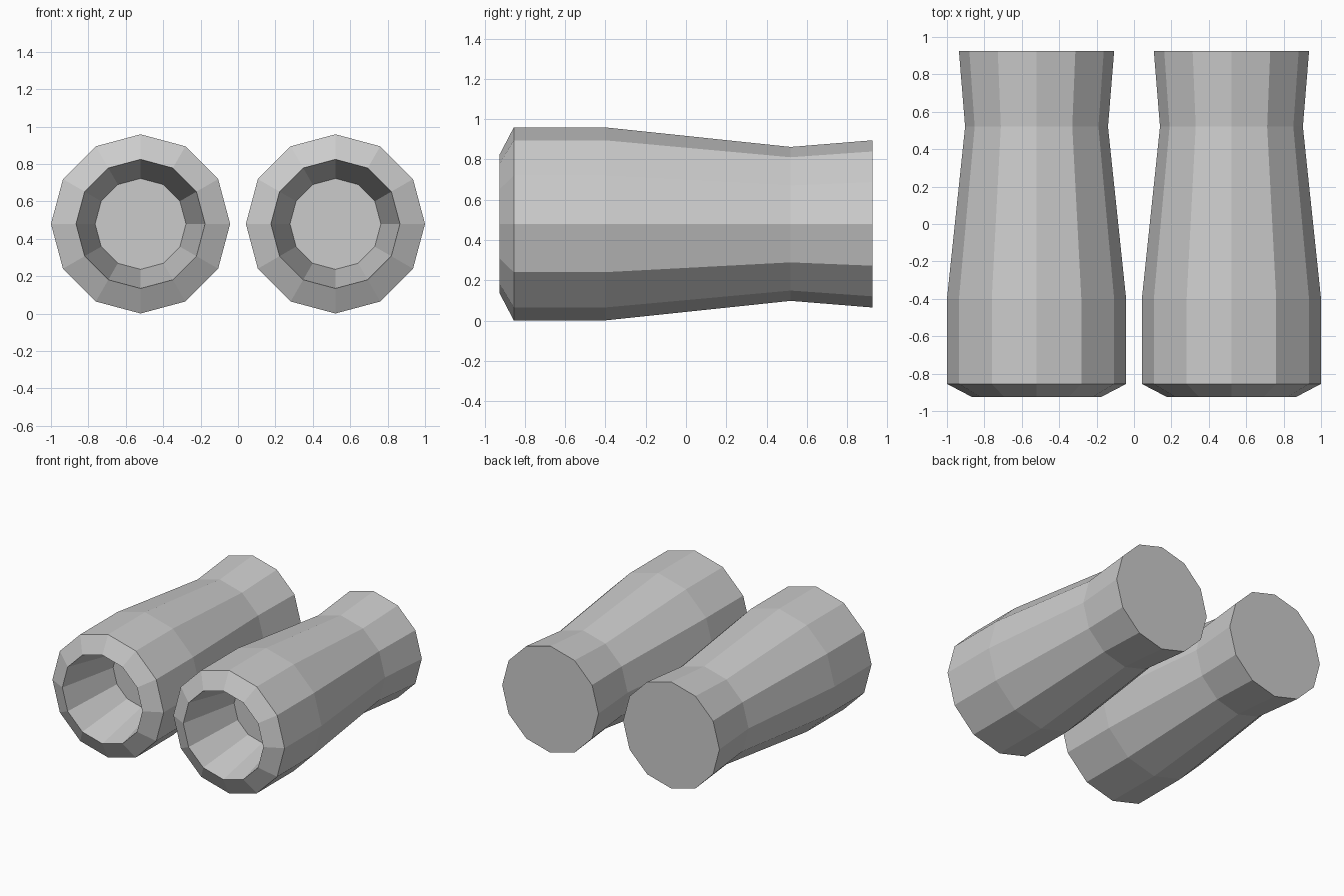
import bpy, bmesh, math

if "Cube" in bpy.data.objects:
    bpy.data.objects.remove(bpy.data.objects["Cube"])

SIDES = 12
AXIS_X, AXIS_Z = 0.521, 0.48

# (y, radius) from the recessed floor, out over the lip, to the back cap
PROFILE = [(-0.445, 0.243), (-0.925, 0.345), (-0.855, 0.479),
           (-0.4, 0.479), (0.52, 0.382), (0.925, 0.415)]

grey = bpy.data.materials.new("plain_grey")
grey.diffuse_color = (0.6, 0.6, 0.6, 1)
grey.use_nodes = True
grey.node_tree.nodes["Principled BSDF"].inputs["Base Color"].default_value = grey.diffuse_color


def hollow_tube(name, cx):
    bm = bmesh.new()
    rings = []
    for y, r in PROFILE:
        rings.append([bm.verts.new((r * math.cos(a), y, r * math.sin(a)))
                      for a in (math.tau * i / SIDES for i in range(SIDES))])
    # Side walls
    for a, b in zip(rings, rings[1:]):
        for i in range(SIDES):
            j = (i + 1) % SIDES
            bm.faces.new((a[i], a[j], b[j], b[i]))
    # Recess floor and back cap
    bm.faces.new(rings[0])
    bm.faces.new(rings[-1])
    bmesh.ops.recalc_face_normals(bm, faces=bm.faces)
    mesh = bpy.data.meshes.new(name)
    bm.to_mesh(mesh)
    bm.free()
    mesh.materials.append(grey)
    obj = bpy.data.objects.new(name, mesh)
    obj.location = (cx, 0, AXIS_Z)
    bpy.context.collection.objects.link(obj)


hollow_tube("left_tube", -AXIS_X)
hollow_tube("right_tube", AXIS_X)
